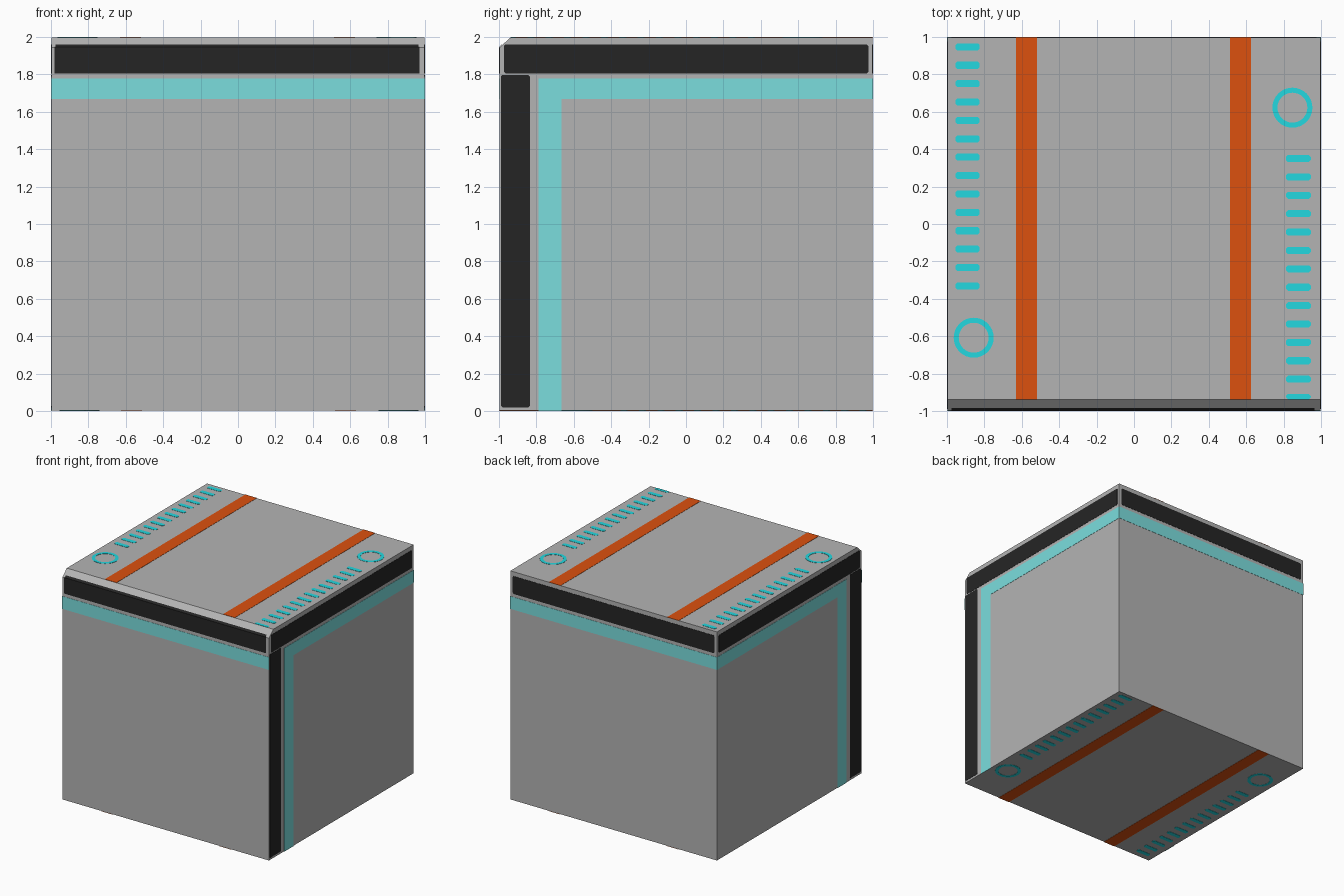
import bpy, bmesh, math

if "Cube" in bpy.data.objects:
    bpy.data.objects.remove(bpy.data.objects["Cube"])

T = 0.002            # plate thickness
H = 1.0 - T          # body half size


def material(name, r, g, b):
    m = bpy.data.materials.new(name)
    lin = [((c / 255 + 0.055) / 1.055) ** 2.4 if c > 10 else c / 3295 for c in (r, g, b)]
    m.diffuse_color = (*lin, 1)
    m.use_nodes = True
    m.node_tree.nodes["Principled BSDF"].inputs["Base Color"].default_value = m.diffuse_color
    return m


GREY = material("grey", 180, 180, 180)
BLACK = material("black", 37, 37, 37)
PALE = material("pale_cyan", 123, 222, 222)
CYAN = material("bright_cyan", 35, 216, 224)
ORANGE = material("orange", 220, 81, 15)


def finish(name, bm, mat):
    bmesh.ops.recalc_face_normals(bm, faces=bm.faces)
    me = bpy.data.meshes.new(name)
    bm.to_mesh(me)
    bm.free()
    me.materials.append(mat)
    ob = bpy.data.objects.new(name, me)
    bpy.context.collection.objects.link(ob)


def add_prism(bm, pts, place, d0, d1):
    """Solid from a 2D outline; place(u, v, d) maps it into space."""
    a = [bm.verts.new(place(u, v, d0)) for u, v in pts]
    b = [bm.verts.new(place(u, v, d1)) for u, v in pts]
    bm.faces.new(a)
    bm.faces.new(b)
    n = len(pts)
    for i in range(n):
        j = (i + 1) % n
        bm.faces.new((a[i], a[j], b[j], b[i]))


def rect(u0, u1, v0, v1, c=0.0):
    if c == 0:
        return [(u0, v0), (u1, v0), (u1, v1), (u0, v1)]
    return [(u0 + c, v0), (u1 - c, v0), (u1, v0 + c), (u1, v1 - c),
            (u1 - c, v1), (u0 + c, v1), (u0, v1 - c), (u0, v0 + c)]


def plates(name, outlines, place, mat):
    bm = bmesh.new()
    for pts in outlines:
        add_prism(bm, pts, place, 0, T)
    finish(name, bm, mat)


# Placement on each face of the block
def front(u, v, d): return (u, -H - d, v)
def back(u, v, d): return (u, H + d, v)
def right(u, v, d): return (H + d, u, v)
def left(u, v, d): return (-H - d, u, v)
def top(u, v, d): return (u, v, 2 - T + d)
def bottom(u, v, d): return (-u, v, T - d)


# Block with bevelled top front edge
bm = bmesh.new()
add_prism(bm, [(-H, T), (H, T), (H, 2 - T), (-0.937, 2 - T), (-H, 1.943)],
          lambda u, v, d: (d, u, v), -H, H)
finish("block", bm, GREY)

# Front and back bands
plates("front_black_band", [rect(-0.98, 0.97, 1.805, 1.945)], front, BLACK)
plates("front_cyan_band", [rect(-1, 1, 1.667, 1.777)], front, PALE)
plates("back_black_band", [rect(-0.975, 0.975, 1.805, 1.96, 0.01)], back, BLACK)
plates("back_cyan_band", [rect(-1, 1, 1.667, 1.777)], back, PALE)

# Black band lapping onto the bevel
k = math.sqrt(0.5)
plates("bevel_black_strip", [rect(-0.975, 0.965, 0, 0.022)],
       lambda u, v, d: (u, -H + (v - d) * k, 1.943 + (v + d) * k), BLACK)

# Side bands, the same on both sides
for side, place in (("right", right), ("left", left)):
    plates(side + "_black_band",
           [rect(-0.973, 0.975, 1.805, 1.96, 0.008),
            rect(-0.99, -0.835, 0.02, 1.797, 0.008)], place, BLACK)
    plates(side + "_cyan_band",
           [[(-0.788, 0), (-0.665, 0), (-0.665, 1.667), (1, 1.667),
             (1, 1.777), (-0.788, 1.777)]], place, PALE)

# Top and bottom: stripes, tick rows and rings
for side, place, edge in (("top", top, -0.937), ("bottom", bottom, -1.0)):
    plates(side + "_stripes", [rect(-0.63, -0.518, edge, 1),
                               rect(0.512, 0.625, edge, 1)], place, ORANGE)
    ticks = []
    for i in range(14):
        for x0, x1, start in ((-0.955, -0.825, 0.947), (0.813, 0.945, 0.35)):
            y = start - i * 0.0983
            ticks.append(rect(x0, x1, max(y - 0.019, edge), y + 0.019, 0.01))
    plates(side + "_ticks", ticks, place, CYAN)
    rings = []
    n = 32
    for cx, cy in ((-0.857, -0.608), (0.847, 0.622)):
        for i in range(n):
            a, b = 2 * math.pi * i / n, 2 * math.pi * (i + 1) / n
            rings.append([(cx + r * math.cos(t), cy + r * math.sin(t))
                          for r, t in ((0.08, a), (0.107, a), (0.107, b), (0.08, b))])
    plates(side + "_rings", rings, place, CYAN)
